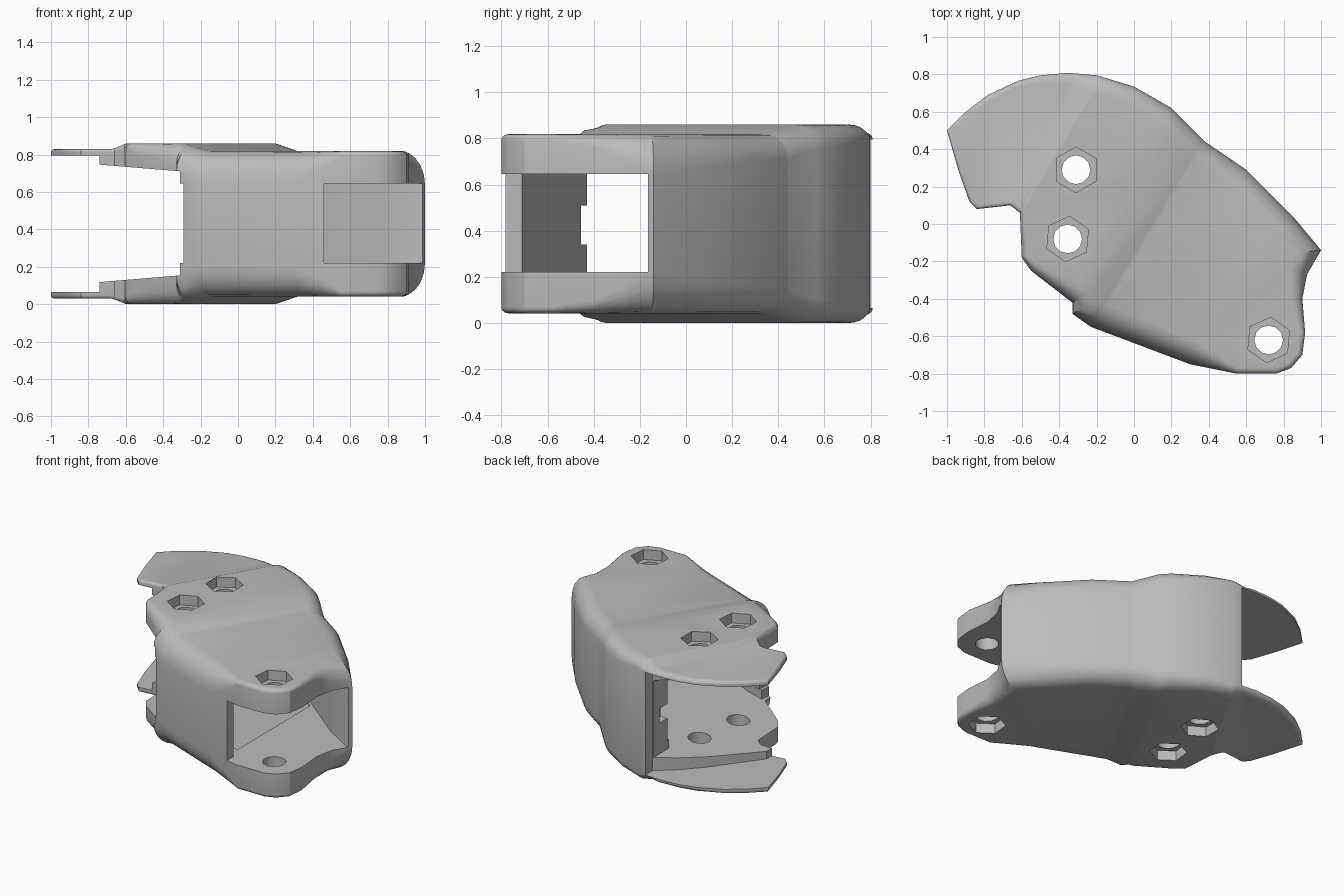
import bpy
import bmesh
import math
from mathutils import Vector

default_cube = bpy.data.objects.get("Cube")
if default_cube:
    bpy.data.objects.remove(default_cube, do_unlink=True)

MID = 0.43
HALF = 0.43

# Plan outline, counterclockwise: x, y, then edge rounding across and down
OUTLINE = [
    (-1, .5, .02, .02), (-.94, .29, .02, .02), (-.88, .12, .02, .02),
    (-.84, .08, .02, .02), (-.66, .1, .02, .02), (-.61, .06, .02, .03),
    (-.6, -.18, .03, .04), (-.55, -.25, .05, .06), (-.33, -.42, .1, .11),
    (-.33, -.48, .12, .15), (-.23, -.55, .14, .19), (.3, -.75, .13, .18),
    (.45, -.78, .07, .1), (.55, -.8, .03, .03), (.76, -.8, .03, .03),
    (.84, -.77, .03, .03), (.9, -.7, .03, .03), (.915, -.58, .03, .03),
    (.9, -.4, .06, .06), (.925, -.27, .1, .12), (1, -.14, .13, .2),
    (.85, .04, .12, .16), (.6, .29, .12, .13), (.38, .44, .12, .12),
    (.2, .62, .11, .1), (0, .735, .1, .08), (-.2, .795, .09, .05),
    (-.35, .808, .06, .03), (-.5, .795, .04, .03), (-.62, .765, .03, .03),
    (-.78, .69, .03, .02), (-.9, .6, .02, .02),
]

AXIS = Vector((.857, -.514, 0))
# Half height along the axis: thin wing, raised hub, lower fork
STEPS = [(-.64, .4), (-.55, .43), (-.07, .43), (.1, .388)]


def link(name, bm):
    bmesh.ops.recalc_face_normals(bm, faces=bm.faces)
    mesh = bpy.data.meshes.new(name)
    bm.to_mesh(mesh)
    bm.free()
    obj = bpy.data.objects.new(name, mesh)
    bpy.context.collection.objects.link(obj)
    return obj


def bridge(bm, rings):
    for low, high in zip(rings, rings[1:]):
        for i in range(len(low)):
            j = (i + 1) % len(low)
            bm.faces.new((low[i], low[j], high[j], high[i]))
    return [bm.faces.new(rings[0][::-1]), bm.faces.new(rings[-1])]


def prism(name, points, bottom, top, slope=0):
    # A slope narrows the height evenly from both sides along x
    bm = bmesh.new()
    bridge(bm, [[bm.verts.new((x, y, z + tilt * x)) for x, y in points]
                for z, tilt in ((bottom, slope), (top, -slope))])
    return link(name, bm)


def disc(x, y, radius, sides, turn=0):
    angles = [turn + math.tau * i / sides for i in range(sides)]
    return [(x + radius * math.cos(a), y + radius * math.sin(a)) for a in angles]


def box(x, y, width, depth):
    return [(x + width * a, y + depth * b) for a, b in ((-.5, -.5), (.5, -.5), (.5, .5), (-.5, .5))]


def half_height(co):
    s = co.dot(AXIS)
    if s <= STEPS[0][0]:
        return STEPS[0][1]
    for (s0, h0), (s1, h1) in zip(STEPS, STEPS[1:]):
        if s <= s1:
            return h0 + (h1 - h0) * (s - s0) / (s1 - s0)
    return STEPS[-1][1]


def make_body():
    bm = bmesh.new()
    points = [Vector(p[:2]) for p in OUTLINE]
    inward = []
    for i, p in enumerate(points):
        before = (p - points[i - 1]).normalized()
        after = (points[(i + 1) % len(points)] - p).normalized()
        along = (before + after).normalized()
        inward.append(Vector((-along.y, along.x)))
    # Rounded rings from the bottom face to the top face
    rings = []
    levels = [(-1, 90 - 18 * k) for k in range(6)] + [(1, 18 * k) for k in range(6)]
    for side, degrees in levels:
        a = math.radians(degrees)
        ring = []
        for p, n, (_, _, across, down) in zip(points, inward, OUTLINE):
            q = p + n * across * (1 - math.cos(a))
            ring.append(bm.verts.new((q.x, q.y, side * (HALF - down * (1 - math.sin(a))))))
        rings.append(ring)
    caps = bridge(bm, rings)
    bmesh.ops.triangulate(bm, faces=caps)
    # Cut across the axis, then shape the height
    for s, _ in STEPS:
        bmesh.ops.bisect_plane(bm, geom=bm.verts[:] + bm.edges[:] + bm.faces[:],
                               plane_co=AXIS * s, plane_no=AXIS)
    for v in bm.verts:
        v.co.z = MID + v.co.z * half_height(Vector((v.co.x, v.co.y, 0))) / HALF
    return link("hollow_link_shell", bm)


body = make_body()
cutters = []

# Channel running from the wing opening to the fork opening
cutters.append(prism("channel_cutter", [
    (.46, -1), (1.3, -1), (1.3, -.165), (.97, -.165), (.75, -.03), (.3, .33),
    (.05, .5), (-.12, .56), (-.25, .56), (-.25, 1.1), (-1.3, 1.1), (-1.3, -.65),
    (-.31, -.65), (-.28, -.43), (-.18, -.47), (.3, -.66), (.46, -.71)], .22, .645))

# Space between the hub plates, its floor and ceiling tapering to the fork
cutters.append(prism("hub_cutter", [
    (-1.4, -.7), (-.34, -.7), (-.3, -.42), (-.18, -.45), (.3, -.62), (.42, -.6),
    (.42, .21), (.28, .32), (.04, .48), (-.125, .54), (-.245, .54),
    (-.245, 1.2), (-1.4, 1.2)], .18, .685, .083))

# Wider gap between the thin wings
cutters.append(prism("wing_cutter", [
    (-1.5, -.8), (-.75, -.8), (-.74, .15), (-.5, .47), (-.36, .62),
    (-.24, .72), (-.24, 1.3), (-1.5, 1.3)], .065, .795))

# Small notches in the wall ends
cutters.append(prism("back_notch_cutter", box(-.25, .58, .12, .14), .38, .48))
cutters.append(prism("front_notch_cutter", box(-.29, -.43, .14, .1), .34, .51))

# Pin holes with hexagonal nut recesses above and below
for i, (x, y, depth, turn) in enumerate([
        (-.31, .29, .07, 90), (-.355, -.08, .07, 85), (.72, -.62, .07, 85)]):
    edge = half_height(Vector((x, y, 0))) - depth
    hexagon = disc(x, y, .122, 6, math.radians(turn))
    cutters.append(prism(f"pin_cutter_{i}", disc(x, y, .077, 12), -1, 2))
    cutters.append(prism(f"top_nut_cutter_{i}", hexagon, MID + edge, 2))
    cutters.append(prism(f"bottom_nut_cutter_{i}", hexagon, -1, MID - edge))

bpy.ops.object.select_all(action='DESELECT')
bpy.context.view_layer.objects.active = body
body.select_set(True)
for cutter in cutters:
    cutter.hide_render = True
    mod = body.modifiers.new(cutter.name, 'BOOLEAN')
    mod.operation = 'DIFFERENCE'
    mod.solver = 'EXACT'
    mod.object = cutter
    bpy.ops.object.modifier_apply(modifier=mod.name)
    bpy.data.objects.remove(cutter, do_unlink=True)

# Plain grey finish
grey = bpy.data.materials.new("light_grey")
grey.use_nodes = True
colour = (.5, .5, .5, 1)
grey.diffuse_color = colour
grey.node_tree.nodes["Principled BSDF"].inputs["Base Color"].default_value = colour
body.data.materials.clear()
body.data.materials.append(grey)
bpy.ops.object.shade_smooth_by_angle(angle=math.radians(32))
